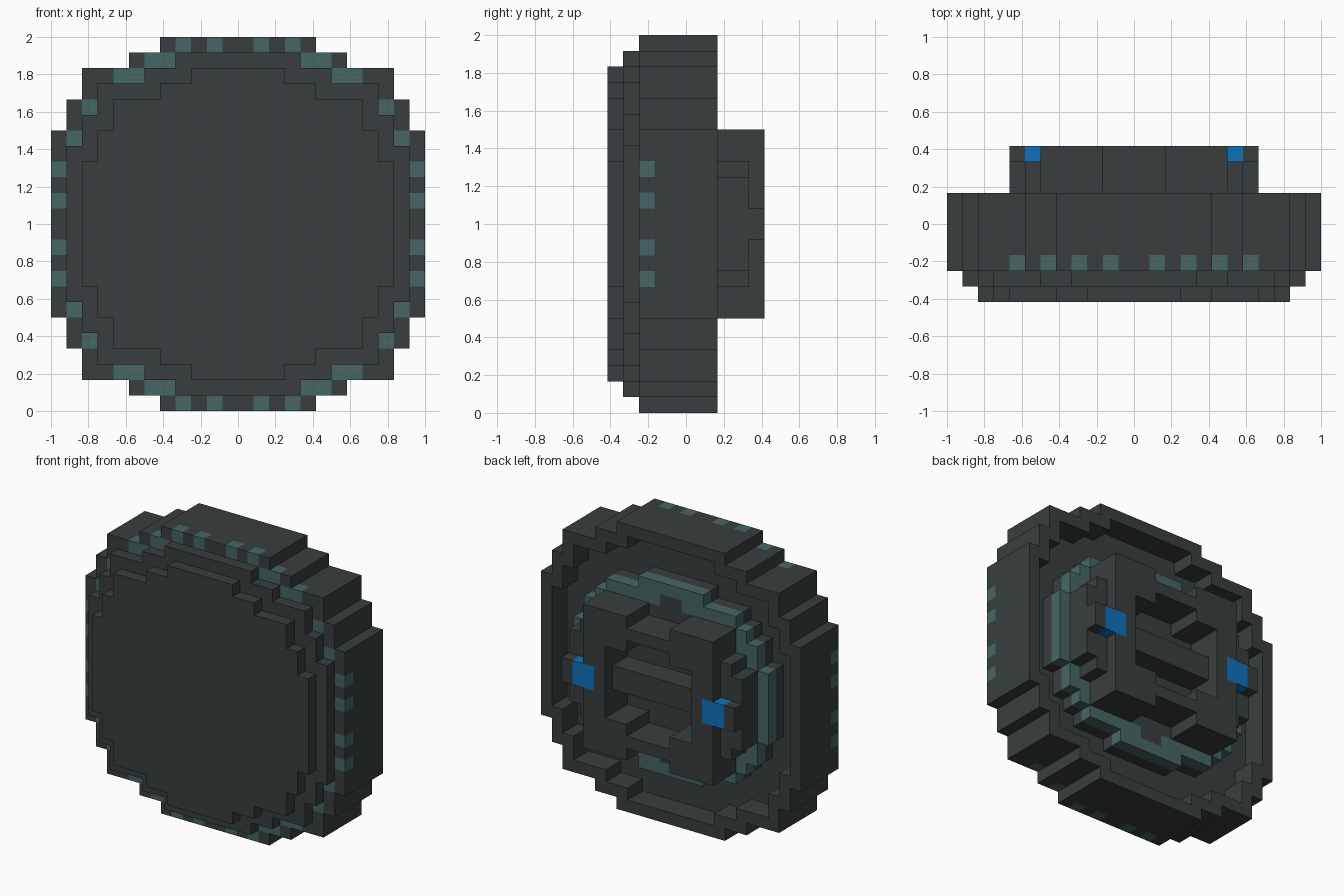
import bpy, bmesh

cube = bpy.data.objects.get("Cube")
if cube:
    bpy.data.objects.remove(cube, do_unlink=True)

U = 1 / 12  # size of one block


def make_material(name, rgb):
    m = bpy.data.materials.new(name)
    m.use_nodes = True
    m.diffuse_color = (*rgb, 1)
    m.node_tree.nodes["Principled BSDF"].inputs["Base Color"].default_value = (*rgb, 1)
    return m


MATERIALS = [make_material("dark_slate", (0.040, 0.048, 0.048)),
             make_material("dull_teal", (0.060, 0.134, 0.126)),
             make_material("bright_blue", (0.005, 0.165, 0.50))]
DARK, TEAL, BLUE = 0, 1, 2


def inside(rows, a, c):
    """True if block (a, c) lies in a stepped outline of (top, half width) rows."""
    for top, half in rows:
        if c < top:
            return a < half
    return False


def layer(name, y0, y1, rule):
    """Slab of blocks; rule(a, c) gives a colour index, or None for empty.
    a and c are distances of the block from the centre, sideways and upright."""
    cells = {}
    for i in range(-12, 12):
        for k in range(-12, 12):
            colour = rule(abs(i + 0.5), abs(k + 0.5))
            if colour is not None:
                cells[i, k] = colour
    bm = bmesh.new()
    verts = {}

    def face(colour, *corners):
        vs = []
        for p in corners:
            if p not in verts:
                verts[p] = bm.verts.new((p[0] * U, p[1] * U, 1 + p[2] * U))
            vs.append(verts[p])
        bm.faces.new(vs).material_index = colour

    for (i, k), col in cells.items():
        ring = [(i, k), (i + 1, k), (i + 1, k + 1), (i, k + 1)]
        face(col, *[(x, y0, z) for x, z in ring])
        face(col, *[(x, y1, z) for x, z in reversed(ring)])
        # side walls only where the neighbour is empty
        for n, (di, dk) in enumerate([(0, -1), (1, 0), (0, 1), (-1, 0)]):
            if (i + di, k + dk) not in cells:
                (xa, za), (xb, zb) = ring[n], ring[(n + 1) % 4]
                face(col, (xa, y0, za), (xa, y1, za), (xb, y1, zb), (xb, y0, zb))
    bmesh.ops.recalc_face_normals(bm, faces=bm.faces[:])
    bmesh.ops.dissolve_limit(bm, angle_limit=0.01, verts=bm.verts[:],
                             edges=bm.edges[:], delimit={'MATERIAL'})
    mesh = bpy.data.meshes.new(name)
    bm.to_mesh(mesh)
    bm.free()
    for m in MATERIALS:
        mesh.materials.append(m)
    obj = bpy.data.objects.new(name, mesh)
    bpy.context.collection.objects.link(obj)
    return obj


def shrink(rows, n):
    return [(top - n, half - n) for top, half in rows]


# Stepped outlines
DISC = [(6, 12), (8, 11), (10, 10), (11, 7), (12, 5)]
RING = [(3, 9), (5, 8), (6, 7), (7, 6), (8, 3)]
HUB = [(3, 8), (4, 7), (6, 6)]
HUB_CAP = [(1, 8), (6, 6)]
CAVITY = [(2, 5), (3, 4), (4, 2)]
STUDS = {(1, 11), (3, 11), (4, 10), (5, 10), (6, 9), (7, 9), (9, 7), (10, 5), (11, 3), (11, 1)}


def plate(rows):
    return lambda a, c: DARK if inside(rows, a, c) else None


def studded(a, c):
    if not inside(DISC, a, c):
        return None
    return TEAL if (int(a), int(c)) in STUDS else DARK


def rim(a, c):
    return DARK if inside(DISC, a, c) and not inside(shrink(DISC, 1), a, c) else None


def teal_ring(a, c):
    if not inside(RING, a, c):
        return None
    return DARK if inside(HUB, a, c) or (a < 1 and c < 7) else TEAL


def hub(rows):
    def rule(a, c):
        notch = a < 2 and c > 5
        if not inside(rows, a, c) or notch:
            return None
        post = 4 < a < 5 and c < 2
        if inside(CAVITY, a, c) and not post:
            return None
        return BLUE if rows is HUB_CAP and c < 1 and 5 < a < 7 else DARK
    return rule


# Front plates and main disc
layer("front_plate", -5, -4, plate(shrink(DISC, 2)))
layer("front_step", -4, -3, plate(shrink(DISC, 1)))
layer("studded_band", -3, -2, studded)
layer("disc_body", -2, 0, plate(DISC))
layer("back_rim", 0, 2, rim)

# Raised ring and hub on the back
layer("ring_base", 0, 1, plate(RING))
layer("teal_ring", 1, 2, teal_ring)
layer("hub_wall", 2, 4, hub(HUB))
layer("hub_cap", 4, 5, hub(HUB_CAP))
layer("handle_bar", 2, 4, lambda a, c: DARK if a < 4 and c < 1 else None)
